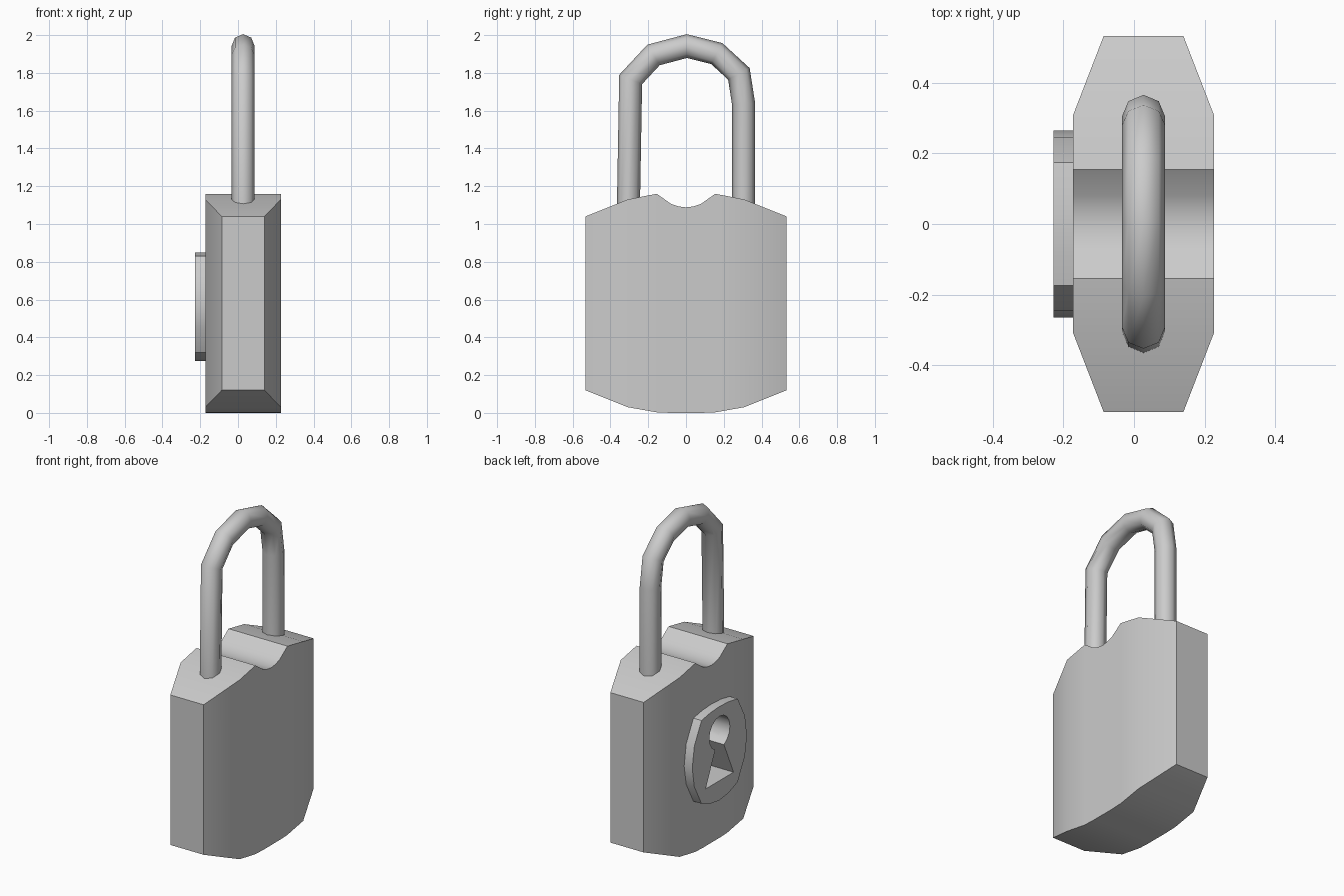
import bpy, bmesh
from math import cos, sin, pi, radians
from mathutils import Vector

if "Cube" in bpy.data.objects:
    bpy.data.objects.remove(bpy.data.objects["Cube"])


def finish(bm, name, angle=30):
    bmesh.ops.recalc_face_normals(bm, faces=bm.faces)
    mesh = bpy.data.meshes.new(name)
    bm.to_mesh(mesh)
    bm.free()
    ob = bpy.data.objects.new(name, mesh)
    bpy.context.collection.objects.link(ob)
    activate(ob)
    bpy.ops.object.shade_smooth_by_angle(angle=radians(angle))
    return ob


def activate(ob):
    bpy.ops.object.select_all(action='DESELECT')
    ob.select_set(True)
    bpy.context.view_layer.objects.active = ob


def loft(rings, name, angle=30):
    bm = bmesh.new()
    vs = [[bm.verts.new(p) for p in ring] for ring in rings]
    n = len(vs[0])
    for a, b in zip(vs, vs[1:]):
        for i in range(n):
            bm.faces.new((a[i], a[(i + 1) % n], b[(i + 1) % n], b[i]))
    bm.faces.new(vs[0])
    bm.faces.new(vs[-1][::-1])
    return finish(bm, name, angle)


def prism(outline, x0, x1, name):
    return loft([[(x, y, z) for y, z in outline] for x in (x0, x1)], name)


# Body: rectangular cross-sections (y, half width in x, bottom, top), mirrored in y
half = [(0.533, 0.113, 0.12, 1.04), (0.308, 0.2, 0.03, 1.13), (0.155, 0.2, 0.003, 1.16),
        (0.08, 0.2, 0.0, 1.107), (0.04, 0.2, 0.0, 1.093)]
stations = half + [(0, 0.2, 0, 1.088)] + [(-y, w, b, t) for y, w, b, t in reversed(half)]
CX = 0.027
body = loft([[(CX - w, y, b), (CX + w, y, b), (CX + w, y, t), (CX - w, y, t)]
             for y, w, b, t in stations], "lock_body")

# Keyhole plate
right = [(0.09, 0.845), (0.175, 0.83), (0.245, 0.70), (0.265, 0.57),
         (0.245, 0.45), (0.175, 0.32), (0.09, 0.287)]
outline = [(0, 0.85)] + right + [(0, 0.275)] + [(-y, z) for y, z in reversed(right)]
plate = prism(outline, -0.228, -0.17, "keyhole_plate")

# Keyhole recess: round top over a flared slot
arc = [(0.1 * sin(a), 0.69 + 0.1 * cos(a))
       for a in (radians(-155 + 310 * i / 14) for i in range(15))]
keyhole = prism(arc + [(0.135, 0.395), (-0.135, 0.395)], -0.3, -0.03, "keyhole_cutter")
keyhole.hide_render = True
for ob in (body, plate):
    mod = ob.modifiers.new("keyhole", 'BOOLEAN')
    mod.operation = 'DIFFERENCE'
    mod.solver = 'EXACT'
    mod.object = keyhole
    activate(ob)
    bpy.ops.object.modifier_apply(modifier=mod.name)
    bpy.ops.object.shade_smooth_by_angle(angle=radians(30))
bpy.data.objects.remove(keyhole)

# Shackle: eight-sided tube with mitred bends
path = [Vector((CX, y, z)) for y, z in
        [(-0.305, 1.08), (-0.293, 1.765), (-0.172, 1.895), (0.005, 1.942),
         (0.163, 1.902), (0.28, 1.795), (0.305, 1.635), (0.305, 1.08)]]
rings = []
for i, p in enumerate(path):
    d_in = (p - path[max(i - 1, 0)]).normalized()
    d_out = (path[min(i + 1, len(path) - 1)] - p).normalized()
    d = (d_in + d_out).normalized()
    side = Vector((0, d.z, -d.y))
    stretch = 1 / max(d.dot(d_in), d.dot(d_out))
    rings.append([p + 0.061 * (Vector((cos(k * pi / 4), 0, 0)) + side * stretch * sin(k * pi / 4))
                  for k in range(8)])
loft(rings, "shackle", 50)
